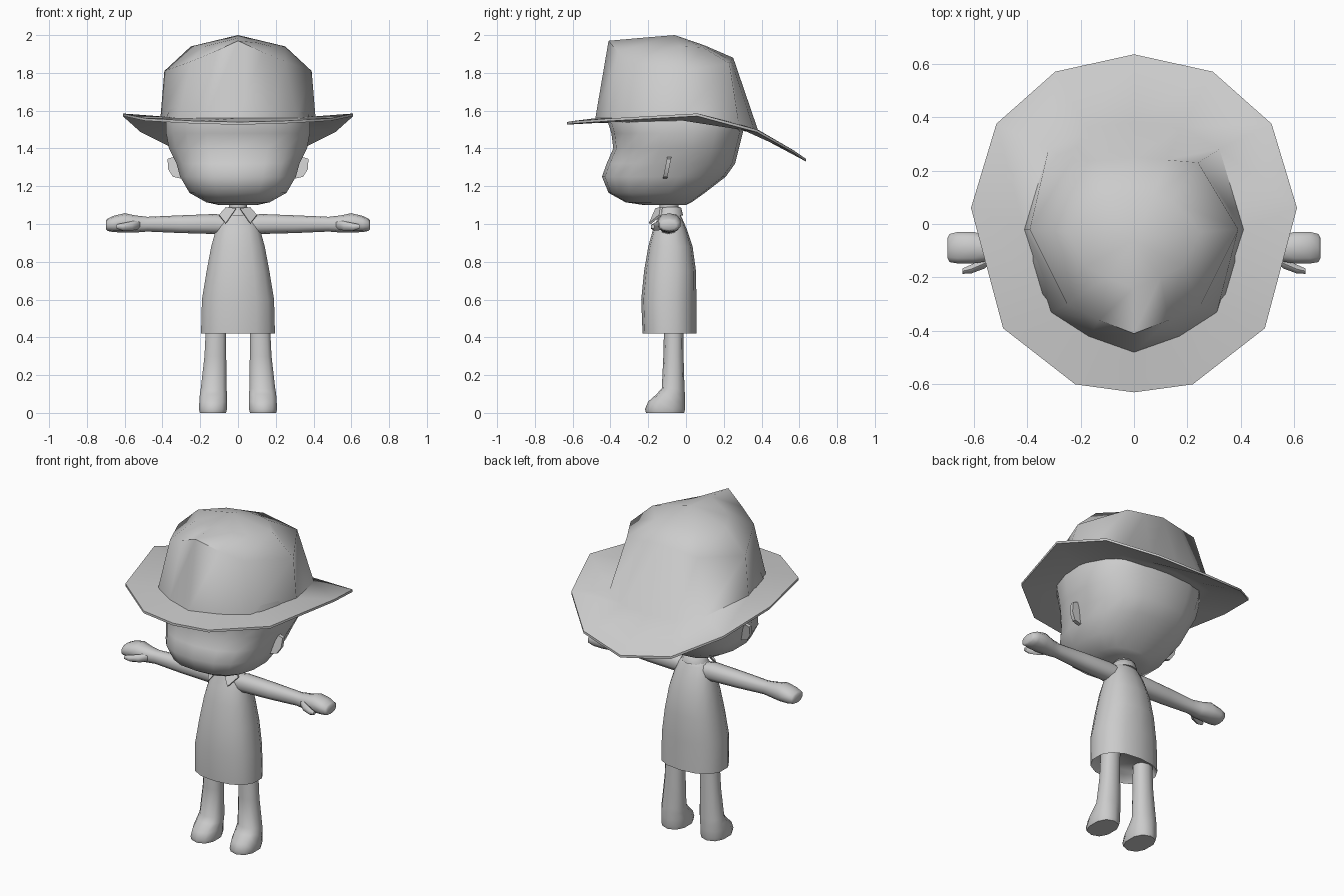
import bpy, bmesh
from math import cos, sin, tau, radians, copysign
from mathutils import Vector

if "Cube" in bpy.data.objects:
    bpy.data.objects.remove(bpy.data.objects["Cube"])

grey = bpy.data.materials.new("light grey")
grey.use_nodes = True
colour = (0.6, 0.6, 0.6, 1)
grey.diffuse_color = colour
grey.node_tree.nodes["Principled BSDF"].inputs["Base Color"].default_value = colour


def loft(name, rings, angle=60):
    """Skin a list of equal rings into a closed, smooth-shaded solid."""
    bm = bmesh.new()
    loops = [[bm.verts.new(p) for p in ring] for ring in rings]
    for low, high in zip(loops, loops[1:]):
        for i in range(len(low)):
            bm.faces.new((low[i - 1], low[i], high[i], high[i - 1]))
    bm.faces.new(loops[0])
    bm.faces.new(loops[-1])
    bmesh.ops.remove_doubles(bm, verts=bm.verts, dist=0.0005)
    bmesh.ops.recalc_face_normals(bm, faces=bm.faces)
    mesh = bpy.data.meshes.new(name)
    bm.to_mesh(mesh)
    bm.free()
    obj = bpy.data.objects.new(name, mesh)
    bpy.context.collection.objects.link(obj)
    mesh.materials.append(grey)
    bpy.ops.object.select_all(action="DESELECT")
    obj.select_set(True)
    bpy.context.view_layer.objects.active = obj
    bpy.ops.object.shade_smooth_by_angle(angle=radians(angle))
    return obj


def section(at, a0, a1, b0, b1, axis="z", side=1, sides=10, power=0.85):
    """Rounded section filling the span a0..a1 by b0..b1, across the axis."""
    points = []
    for i in range(sides):
        t = tau * (i + 0.5) / sides
        c, s = (copysign(abs(f) ** power, f) for f in (cos(t), sin(t)))
        a = (a0 + a1) / 2 + (a1 - a0) / 2 * c
        b = (b0 + b1) / 2 + (b1 - b0) / 2 * s
        x, y, z = (a, b, at) if axis == "z" else (at, a, b)
        points.append(Vector((x * side, y, z)))
    return points


def mirrored(half):
    """Complete a front-to-back half outline into a full ring."""
    half = [Vector(p) for p in half]
    return half + [Vector((-p.x, p.y, p.z)) for p in reversed(half[1:-1])]


def upright(name, profile, sides, power):
    """Loft of symmetric sections given as height, half width, front, back."""
    return loft(name, [section(z, -w, w, f, b, sides=sides, power=power)
                       for z, w, f, b in profile])


# Hat: thin drooping brim, creased crown and a peak
edge = mirrored([(0, -.63, 1.54), (.22, -.6, 1.545), (.49, -.39, 1.56), (.61, .06, 1.585),
                 (.515, .375, 1.5), (.295, .57, 1.39), (0, .635, 1.345)])
base = mirrored([(0, -.48, 1.56), (.17, -.42, 1.56), (.31, -.33, 1.56), (.41, -.02, 1.57),
                 (.32, .28, 1.53), (.18, .36, 1.5), (0, .38, 1.5)])
rim = mirrored([(0, -.41, 1.97), (.13, -.36, 1.91), (.25, -.3, 1.86), (.39, -.02, 1.81),
                (.24, .23, 1.85), (.12, .24, 1.865), (0, .25, 1.88)])
middle = mirrored([(0, -.24, 1.985), (.1, -.2, 1.96), (.18, -.16, 1.94), (.25, -.03, 1.94),
                   (.14, .09, 1.935), (.07, .1, 1.94), (0, .1, 1.945)])
drop = Vector((0, 0, -.014))
peak = Vector((0, -.06, 2))
inside = [p * 0.9 + Vector((0, 0, .14)) for p in base]
loft("hat", [inside, [p + drop * 1.6 for p in base], [p + drop for p in edge],
             edge, base, rim, middle, [peak] * len(edge)])

# Head with full cheeks, a dip at the eyes and a rounded back
upright("head", [(1.10, .10, -.22, .0), (1.115, .17, -.32, .03), (1.165, .26, -.41, .1),
                 (1.25, .31, -.445, .21), (1.32, .33, -.42, .26), (1.4, .37, -.385, .28),
                 (1.48, .385, -.395, .3), (1.56, .385, -.42, .32), (1.7, .33, -.36, .24)], 18, .8)

# Neck and shirt, with a recessed underside
upright("neck", [(1.0, .05, -.14, -.04), (1.14, .05, -.14, -.04)], 10, 1)
upright("shirt", [(.46, .18, -.2, .03), (.42, .2, -.23, .055), (.6, .195, -.237, .055),
                  (.75, .17, -.222, .053), (.88, .145, -.2, .035), (.97, .12, -.175, .005),
                  (1.03, .095, -.15, -.02), (1.07, .055, -.14, -.04)], 14, .85)
upright("collar_band", [(1.045, .08, -.16, -.015), (1.085, .062, -.145, -.025),
                        (1.09, .05, -.13, -.035)], 10, 1)

for side, word in ((1, "left"), (-1, "right")):
    def limb(name, profile, axis, sides=10, power=.85):
        return loft(f"{word}_{name}", [section(*p, axis=axis, side=side, sides=sides, power=power)
                                       for p in profile])

    # Folded collar flap
    flap = [(.01, -.15, 1.08), (.065, -.125, 1.085), (.1, -.13, 1.045), (.065, -.185, 1.0)]
    front = [Vector((x * side, y, z)) for x, y, z in flap]
    loft(f"{word}_collar_flap", [front, [p + Vector((0, -.012, .004)) for p in front]], 30)

    # Arm with a mitten hand, then the thumb
    limb("arm", [(.04, -.14, -.04, .95, 1.04), (.12, -.145, -.04, .947, 1.053),
                 (.3, -.14, -.045, .952, 1.046), (.48, -.13, -.055, .96, 1.038),
                 (.54, -.14, -.045, .955, 1.045), (.6, -.15, -.027, .955, 1.057),
                 (.66, -.15, -.027, .957, 1.043), (.69, -.145, -.035, .963, 1.028),
                 (.698, -.13, -.05, .97, 1.02)], "x")
    limb("thumb", [(.52, -.14, -.1, .975, 1.02), (.56, -.17, -.125, .965, 1.015),
                   (.61, -.188, -.15, .965, 1.005), (.642, -.188, -.165, .975, .998)], "x", 6, 1)

    # Ear, a thin tilted plate
    ear = [(.29, 1.345), (.34, 1.355), (.373, 1.345), (.37, 1.29), (.345, 1.25), (.3, 1.24)]
    plate = [Vector((x * side, -.11 + (z - 1.3) * .2, z)) for x, z in ear]
    loft(f"{word}_ear", [plate, [p + Vector((0, .022, 0)) for p in plate]], 30)

    # Leg flowing into a foot with a sloping toe
    limb("leg", [(.5, .06, .17, -.115, -.015), (.3, .06, .18, -.12, -.013),
                 (.13, .057, .2, -.128, -.008), (.1, .056, .205, -.155, -.006),
                 (.06, .055, .208, -.2, -.005), (.02, .055, .21, -.217, -.005),
                 (0, .06, .205, -.212, -.01)], "z")
